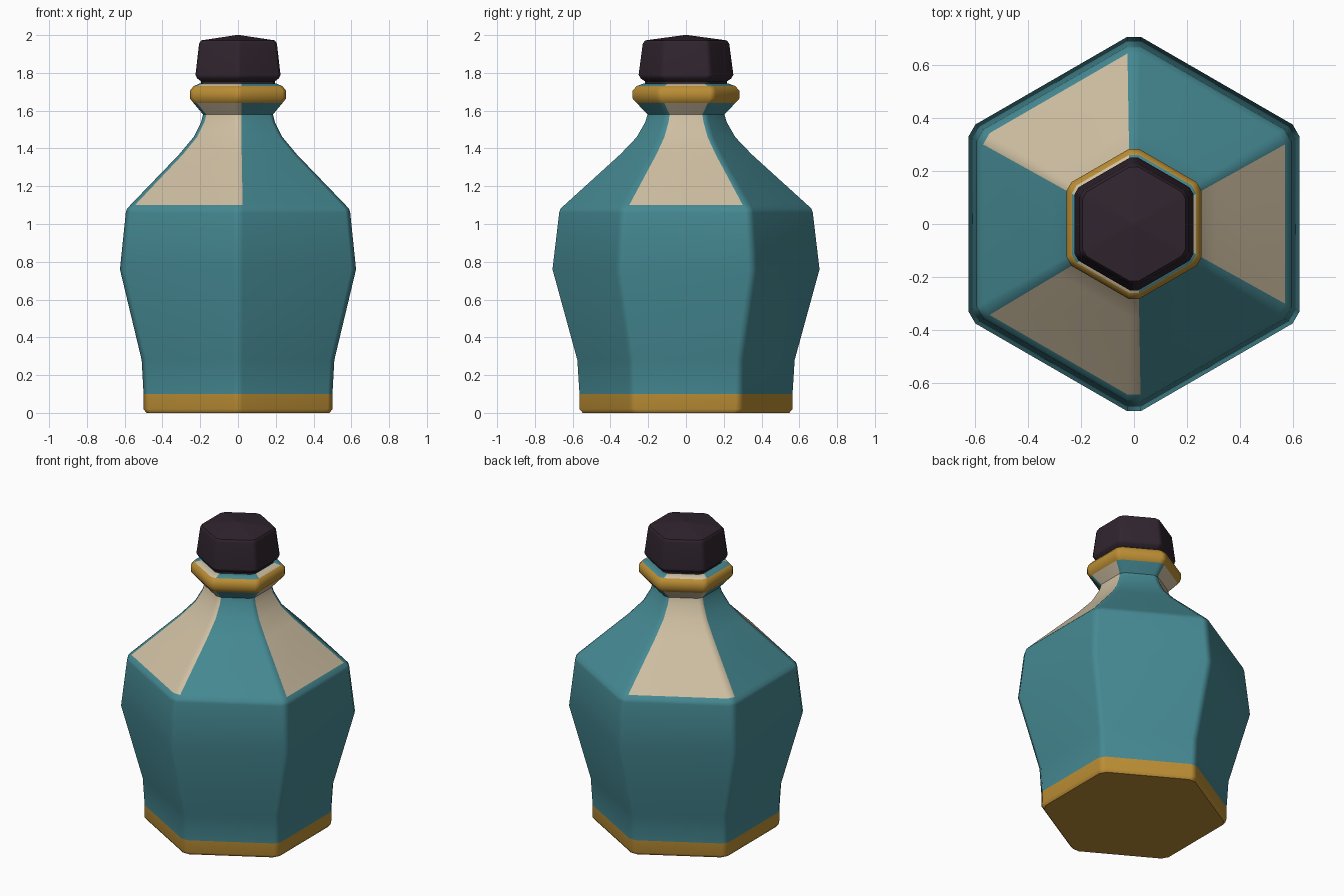
import bpy, bmesh
from math import radians, tan, cos, sin

if "Cube" in bpy.data.objects:
    bpy.data.objects.remove(bpy.data.objects["Cube"], do_unlink=True)


def material(name, color, roughness=0.6):
    mat = bpy.data.materials.new(name)
    mat.use_nodes = True
    mat.diffuse_color = (*color, 1)
    bsdf = mat.node_tree.nodes["Principled BSDF"]
    bsdf.inputs["Base Color"].default_value = (*color, 1)
    bsdf.inputs["Roughness"].default_value = roughness
    return mat


teal = material("teal glaze", (0.06, 0.25, 0.29))
cream = material("cream glaze", (0.62, 0.52, 0.36))
gold = material("gold trim", (0.50, 0.27, 0.035))
plum = material("dark plum", (0.030, 0.018, 0.028))


def hex_ring(bm, apothem, z, chamfer):
    """Hexagon with cut corners: column 2k is a side, column 2k+1 a corner."""
    half = apothem * tan(radians(30)) - chamfer
    ring = []
    for k in range(6):
        a = radians(60 * k)
        for s in (-half, half):
            ring.append(bm.verts.new((apothem * cos(a) - s * sin(a),
                                      apothem * sin(a) + s * cos(a), z)))
    return ring


def hex_lathe(name, profile, mats, pick, chamfer):
    """Stack hexagonal rings; pick(column, z) chooses each face's colour."""
    bm = bmesh.new()
    rings = [hex_ring(bm, a, z, chamfer(a)) for a, z in profile]
    for lower, upper in zip(rings, rings[1:]):
        for i in range(12):
            j = (i + 1) % 12
            f = bm.faces.new((lower[i], lower[j], upper[j], upper[i]))
            f.material_index = pick(i, f.calc_center_median().z)
    for ring in (rings[0][::-1], rings[-1]):
        f = bm.faces.new(ring)
        f.material_index = pick(1, ring[0].co.z)
    mesh = bpy.data.meshes.new(name)
    bm.to_mesh(mesh)
    bm.free()
    for m in mats:
        mesh.materials.append(m)
    obj = bpy.data.objects.new(name, mesh)
    bpy.context.collection.objects.link(obj)
    # Smooth corners, with large faces kept flat
    bpy.ops.object.select_all(action="DESELECT")
    obj.select_set(True)
    bpy.context.view_layer.objects.active = obj
    bpy.ops.object.shade_smooth_by_angle(angle=radians(40))
    normals = obj.modifiers.new("flat large faces", "WEIGHTED_NORMAL")
    normals.keep_sharp = True
    return obj


def bottle_colour(column, z):
    # Gold foot and collar; alternate shoulder panels are cream
    if z < 0.1 or 1.64 < z < 1.735:
        return 2
    cream_columns = (0, 4, 8, 5, 9)
    return 1 if z > 1.1 and column in cream_columns else 0


# Bottle: foot, belly, shoulder, neck and collar
bottle_profile = [
    (0.485, 0), (0.50, 0.02), (0.50, 0.10), (0.51, 0.28), (0.625, 0.76),
    (0.594, 1.06), (0.588, 1.08), (0.57, 1.10), (0.31, 1.37), (0.235, 1.46),
    (0.195, 1.54), (0.185, 1.58), (0.21, 1.61), (0.235, 1.64),
    (0.255, 1.665), (0.255, 1.705), (0.235, 1.73), (0.20, 1.745)]
hex_lathe("bottle", bottle_profile, [teal, cream, gold], bottle_colour,
          lambda a: 0.016 + 0.022 * a)

# Stopper with a low pointed top
stopper_profile = [
    (0.195, 1.72), (0.195, 1.755), (0.215, 1.77), (0.225, 1.79),
    (0.206, 1.955), (0.195, 1.972), (0.01, 2.0)]
hex_lathe("stopper", stopper_profile, [plum], lambda column, z: 0,
          lambda a: min(0.018, a * 0.2))
